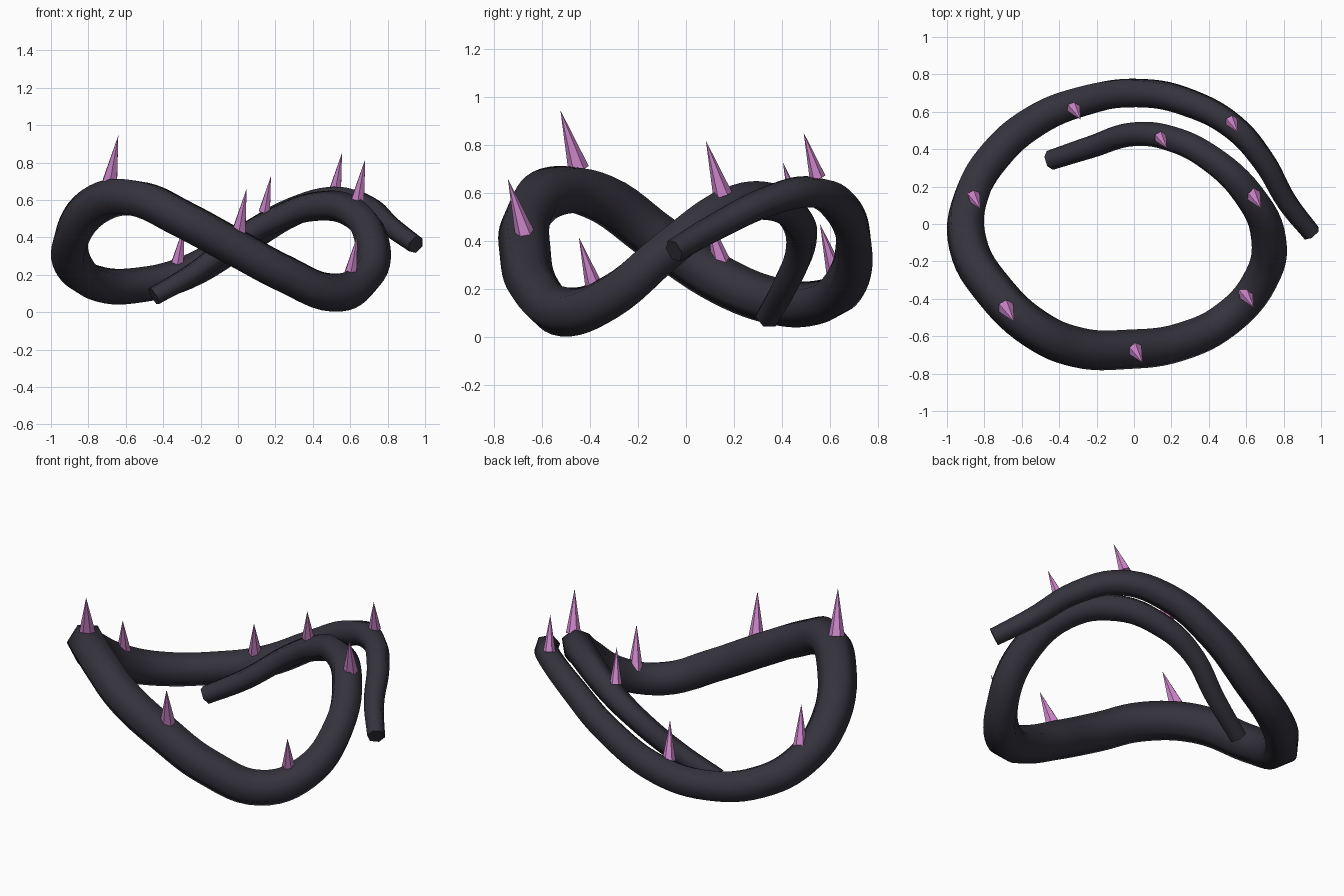
import bpy
from mathutils import Vector


def material(name, color):
    m = bpy.data.materials.new(name)
    m.diffuse_color = (*color, 1)
    return m


bark = material("dark_bark", (0.035, 0.032, 0.045))
pink = material("pink_thorn", (0.62, 0.24, 0.60))

# Vine: tapered six-sided tube along a wavy spiral (x, y, z, radius)
path = [
    (-0.45, 0.34, 0.085, 0.053), (-0.235, 0.41, 0.21, 0.059), (0.0, 0.48, 0.385, 0.064),
    (0.2, 0.455, 0.495, 0.071), (0.41, 0.35, 0.565, 0.078), (0.61, 0.16, 0.535, 0.086),
    (0.72, -0.08, 0.36, 0.093), (0.67, -0.31, 0.17, 0.098), (0.5, -0.505, 0.105, 0.103),
    (0.25, -0.63, 0.205, 0.105), (-0.03, -0.67, 0.355, 0.107), (-0.3, -0.66, 0.50, 0.108),
    (-0.53, -0.56, 0.605, 0.108), (-0.74, -0.365, 0.585, 0.107), (-0.89, -0.1, 0.40, 0.105),
    (-0.87, 0.15, 0.235, 0.102), (-0.74, 0.37, 0.15, 0.098), (-0.53, 0.55, 0.145, 0.094),
    (-0.28, 0.655, 0.21, 0.09), (0.03, 0.70, 0.385, 0.083), (0.3, 0.645, 0.54, 0.077),
    (0.53, 0.52, 0.605, 0.07), (0.69, 0.34, 0.565, 0.063), (0.82, 0.115, 0.455, 0.056),
    (0.95, -0.05, 0.36, 0.05),
]
curve = bpy.data.curves.new("vine", 'CURVE')
curve.dimensions = '3D'
curve.bevel_depth = 1.0
curve.bevel_resolution = 1
curve.resolution_u = 6
curve.use_fill_caps = True
spline = curve.splines.new('BEZIER')
spline.bezier_points.add(len(path) - 1)
for bp, (x, y, z, r) in zip(spline.bezier_points, path):
    bp.co = (x, y, z)
    bp.radius = r
    bp.handle_left_type = bp.handle_right_type = 'AUTO'
vine = bpy.data.objects.new("vine", curve)
bpy.context.collection.objects.link(vine)
curve.materials.append(bark)
bpy.context.view_layer.objects.active = vine
vine.select_set(True)
bpy.ops.object.convert(target='MESH')
bpy.ops.object.shade_smooth_by_angle(angle=1.13)

# Thorns: six-sided flat cones, all leaning the same way (tip x, y, z, length)
lean = Vector((0.04, -0.068, 0.22)).normalized()
thorns = [
    (0.176, 0.404, 0.727, 0.20), (0.68, 0.083, 0.818, 0.24), (0.64, -0.446, 0.415, 0.25),
    (0.046, -0.742, 0.66, 0.26), (-0.64, -0.523, 0.945, 0.26), (-0.82, 0.08, 0.53, 0.25),
    (-0.285, 0.558, 0.472, 0.22), (0.556, 0.49, 0.852, 0.20),
]
for i, (x, y, z, length) in enumerate(thorns):
    bpy.ops.mesh.primitive_cone_add(
        vertices=6, radius1=0.17 * length, radius2=0, depth=length,
        location=Vector((x, y, z)) - lean * length / 2)
    thorn = bpy.context.object
    thorn.name = f"thorn_{i + 1}"
    thorn.rotation_euler = Vector((0, 0, 1)).rotation_difference(lean).to_euler()
    thorn.data.materials.append(pink)
